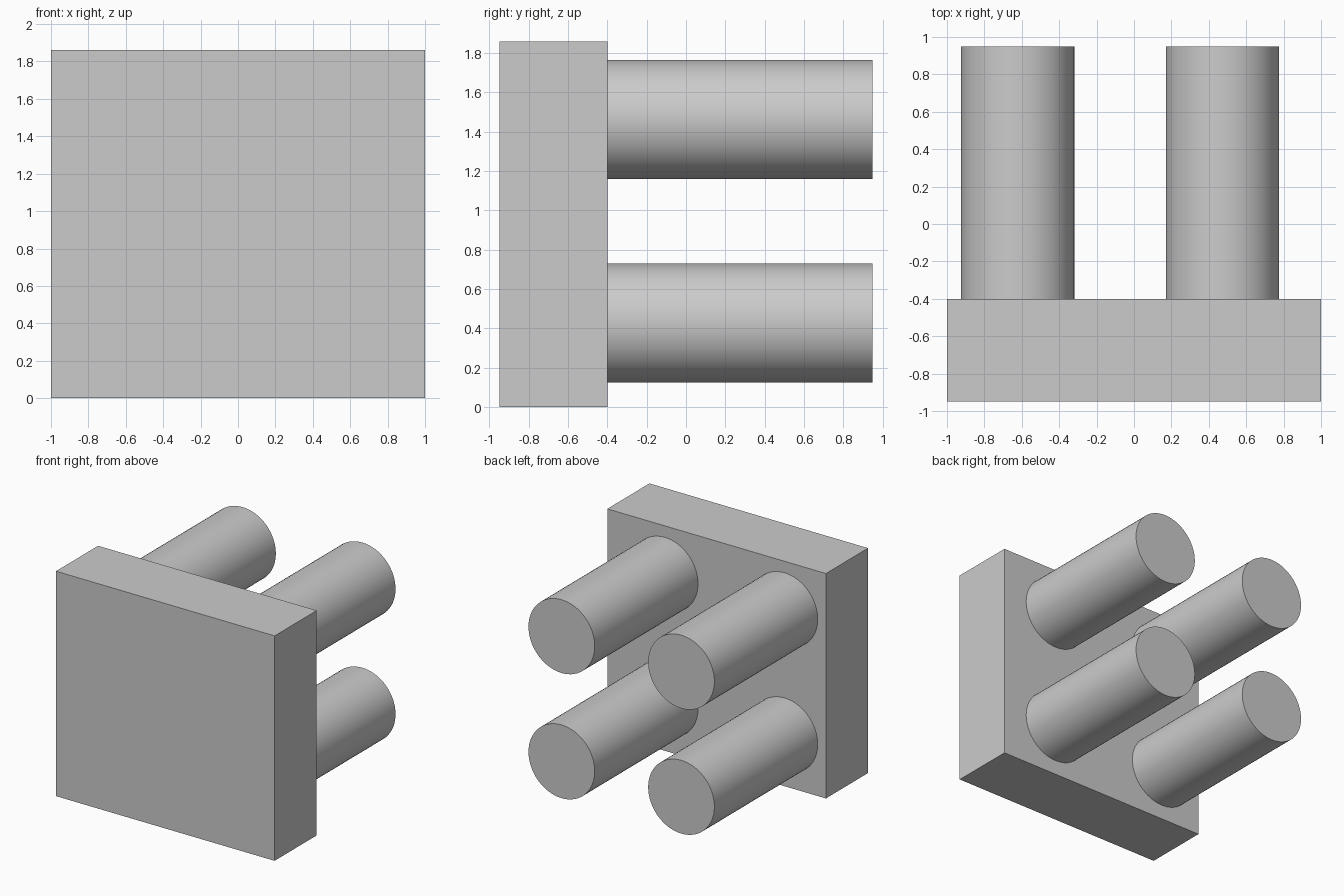
import bpy
import math

cube = bpy.data.objects.get("Cube")
if cube:
    bpy.data.objects.remove(cube, do_unlink=True)

# Single grey material
grey = bpy.data.materials.new("light_grey")
grey.use_nodes = True
colour = (0.6, 0.6, 0.6, 1)
grey.diffuse_color = colour
grey.node_tree.nodes["Principled BSDF"].inputs["Base Color"].default_value = colour

FRONT, JOINT, BACK = -0.95, -0.4, 0.95
HEIGHT = 1.86
PEG_RADIUS = 0.303

# Square plate
bpy.ops.mesh.primitive_cube_add(size=1, location=(0, (FRONT + JOINT) / 2, HEIGHT / 2))
plate = bpy.context.object
plate.name = "plate"
plate.scale = (2, JOINT - FRONT, HEIGHT)
bpy.ops.object.transform_apply(location=False, rotation=False, scale=True)
plate.data.materials.append(grey)

# Four round pegs on the back of the plate
for row, z in (("lower", 0.427), ("upper", 1.462)):
    for side, x in (("right", -0.622), ("left", 0.473)):
        bpy.ops.mesh.primitive_cylinder_add(
            vertices=64, radius=PEG_RADIUS, depth=BACK - JOINT,
            location=(x, (JOINT + BACK) / 2, z), rotation=(math.pi / 2, 0, 0))
        peg = bpy.context.object
        peg.name = f"{row}_{side}_peg"
        peg.data.materials.append(grey)
        bpy.ops.object.shade_smooth_by_angle(angle=math.radians(30))
